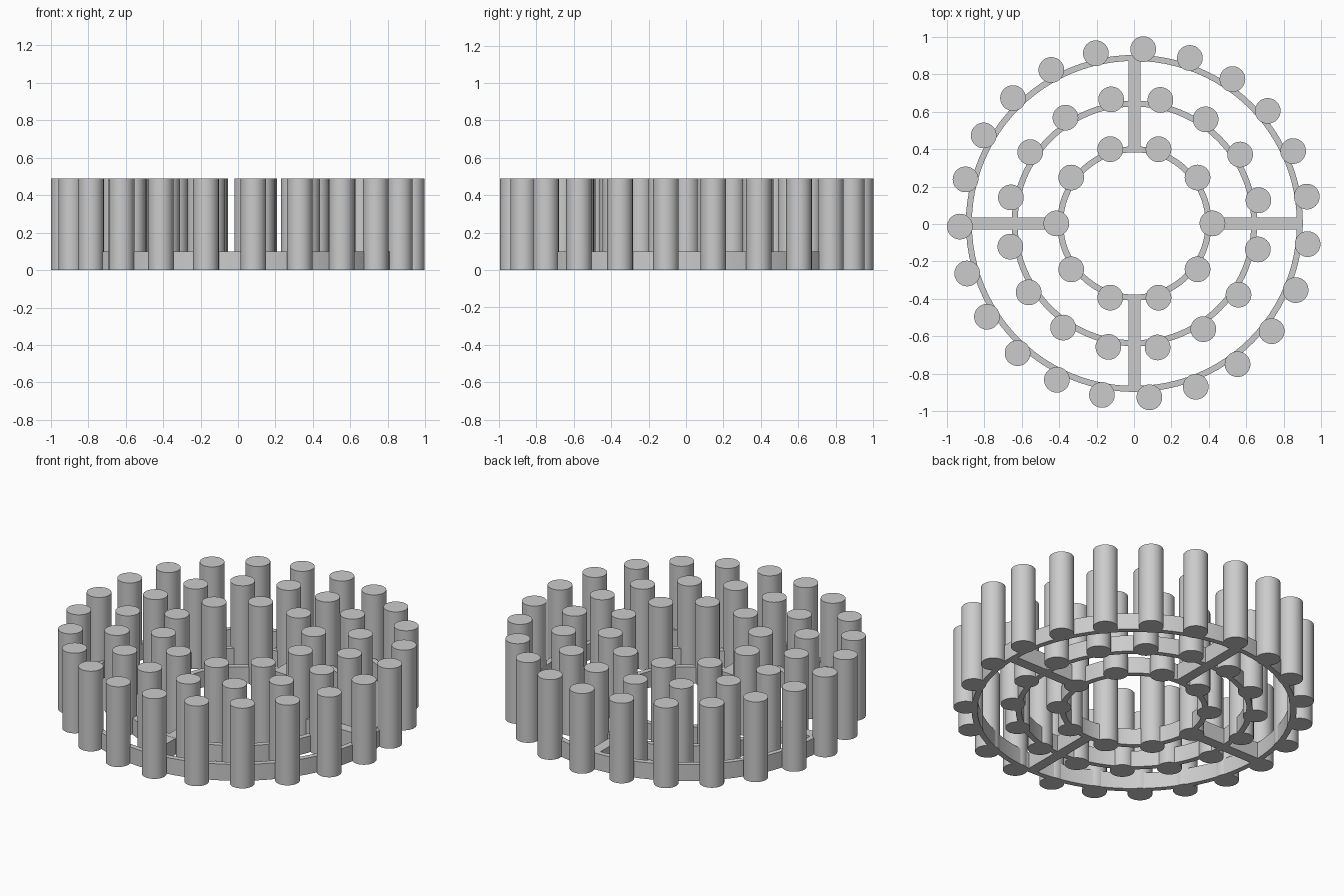
import bpy, bmesh, math

cube = bpy.data.objects.get("Cube")
if cube:
    bpy.data.objects.remove(cube, do_unlink=True)

grey = bpy.data.materials.new("plain_grey")
grey.use_nodes = True
colour = (0.6, 0.6, 0.6, 1)
grey.diffuse_color = colour
grey.node_tree.nodes["Principled BSDF"].inputs["Base Color"].default_value = colour

CENTRE = (0.002, 0.003)
BASE_H, PEG_H, PEG_R = 0.1, 0.49, 0.0685
WALL = 0.032


def finish(name, bm, smooth=True):
    mesh = bpy.data.meshes.new(name)
    bmesh.ops.recalc_face_normals(bm, faces=bm.faces)
    bm.to_mesh(mesh)
    bm.free()
    mesh.materials.append(grey)
    obj = bpy.data.objects.new(name, mesh)
    bpy.context.collection.objects.link(obj)
    if smooth:
        bpy.ops.object.select_all(action='DESELECT')
        obj.select_set(True)
        bpy.context.view_layer.objects.active = obj
        bpy.ops.object.shade_smooth_by_angle(angle=math.radians(35))
    return obj


def ring(name, outer, sides=96):
    # Square-section band spun around the vertical axis
    bm = bmesh.new()
    inner = outer - WALL
    profile = [(inner, 0), (outer, 0), (outer, BASE_H), (inner, BASE_H)]
    loops = []
    for i in range(sides):
        a = math.tau * i / sides
        loops.append([bm.verts.new((CENTRE[0] + r * math.cos(a),
                                    CENTRE[1] + r * math.sin(a), z)) for r, z in profile])
    for i in range(sides):
        p, q = loops[i], loops[(i + 1) % sides]
        for k in range(4):
            n = (k + 1) % 4
            bm.faces.new((p[k], q[k], q[n], p[n]))
    return finish(name, bm)


def peg(name, radius, angle):
    bm = bmesh.new()
    bmesh.ops.create_cone(bm, cap_ends=True, segments=48, radius1=PEG_R,
                          radius2=PEG_R, depth=PEG_H)
    obj = finish(name, bm)
    obj.location = (CENTRE[0] + radius * math.cos(angle),
                    CENTRE[1] + radius * math.sin(angle), PEG_H / 2)
    return obj


# Three rings of pegs: name, band radius, peg circle radius, peg count, turn in degrees
for label, band, circle, count, turn in (("inner", 0.412, 0.417, 10, 0),
                                         ("middle", 0.656, 0.674, 16, 10.6),
                                         ("outer", 0.9, 0.932, 23, 8.85)):
    ring(label + "_ring", band)
    for i in range(count):
        peg(f"{label}_peg_{i + 1}", circle, math.radians(turn) + math.tau * i / count)

# Four spokes joining the rings
for i, side in enumerate(("left", "back", "right", "front")):
    bm = bmesh.new()
    bmesh.ops.create_cube(bm, size=1)
    start, end = 0.39, 0.885
    for v in bm.verts:
        v.co.x = v.co.x * (end - start) + (start + end) / 2
        v.co.y *= 0.064
        v.co.z = (v.co.z + 0.5) * (BASE_H - 0.001)
    spoke = finish(side + "_spoke", bm, smooth=False)
    spoke.location = (*CENTRE, 0)
    spoke.rotation_euler.z = i * math.pi / 2
